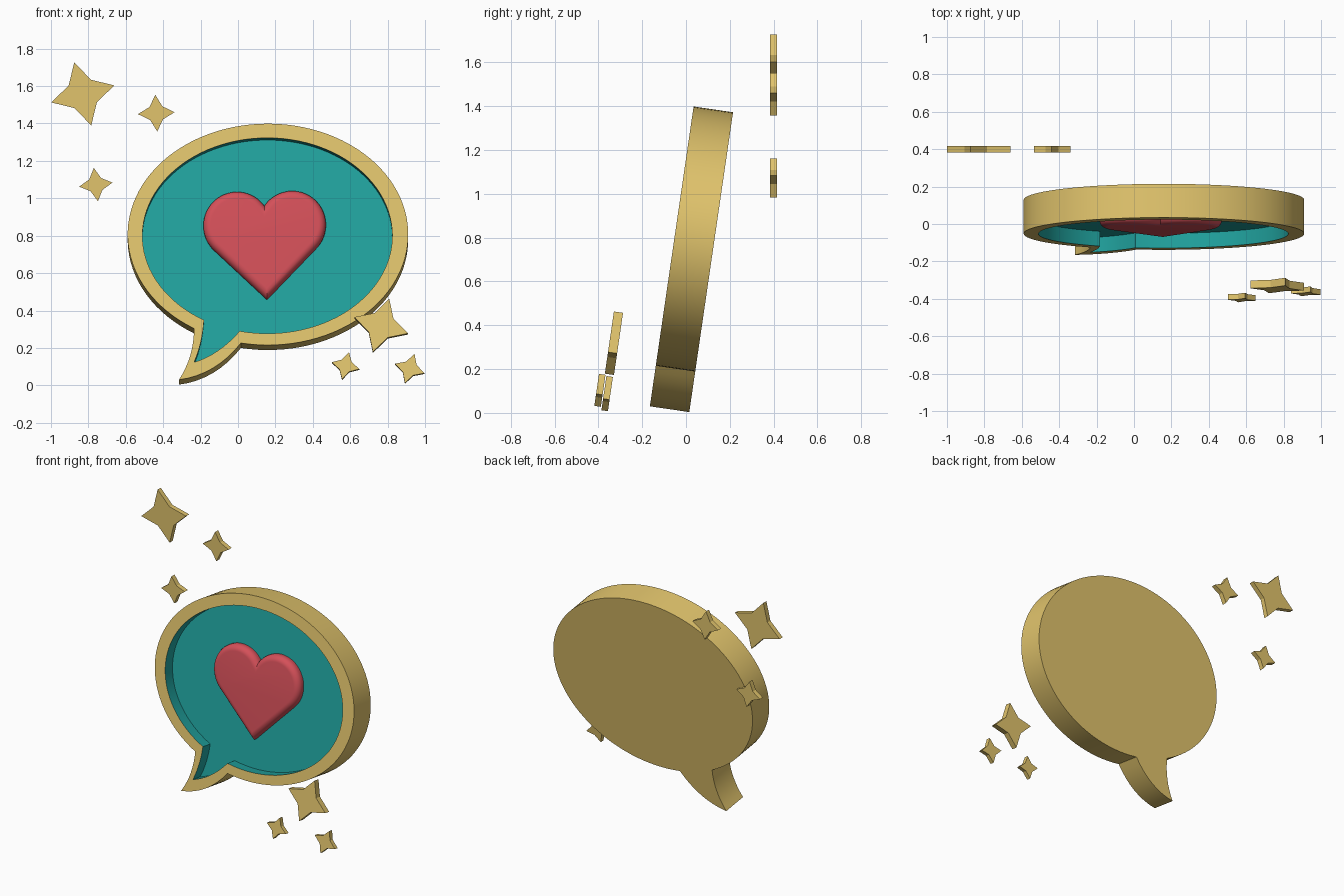
import bpy, math
from mathutils import Vector

if "Cube" in bpy.data.objects:
    bpy.data.objects.remove(bpy.data.objects["Cube"])

TILT = math.radians(-8.3)
BASE = (0, -0.165, 0.03)      # lowest point of the bubble's front face
THICK, DEPTH = 0.182, 0.08    # bubble thickness and recess depth


def material(name, rgb):
    m = bpy.data.materials.new(name)
    m.diffuse_color = (*rgb, 1)
    m.use_nodes = True
    m.node_tree.nodes["Principled BSDF"].inputs["Base Color"].default_value = m.diffuse_color
    return m


GOLD = material("gold", (0.75, 0.55, 0.15))
TEAL = material("teal", (0.015, 0.37, 0.35))
RED = material("red", (0.66, 0.08, 0.10))


def loft(name, rings, mat, start=False, end=False, loc=BASE, tilt=TILT):
    """Skin rings of (counter-clockwise xz outline, depth y), with optional caps."""
    n = len(rings[0][0])
    verts = [(x, d, z) for pts, d in rings for x, z in pts]
    faces = []
    for k in range(len(rings) - 1):
        a, b = k * n, (k + 1) * n
        for i in range(n):
            j = (i + 1) % n
            faces.append((a + i, b + i, b + j, a + j))
    if start:
        faces.append(tuple(range(n)))
    if end:
        faces.append(tuple(reversed(range(len(verts) - n, len(verts)))))
    me = bpy.data.meshes.new(name)
    me.from_pydata(verts, [], faces)
    me.polygons.foreach_set("use_smooth", [True] * len(faces))
    me.set_sharp_from_angle(angle=math.radians(30))
    me.materials.append(mat)
    ob = bpy.data.objects.new(name, me)
    bpy.context.collection.objects.link(ob)
    ob.location = loc
    ob.rotation_euler.x = tilt
    return ob


def arc(cx, cz, rx, rz, a0, a1, n):
    return [(cx + rx * math.cos(math.radians(a0 + (a1 - a0) * i / n)),
             cz + rz * math.sin(math.radians(a0 + (a1 - a0) * i / n))) for i in range(n + 1)]


def to_local(pts, shift=0.0):
    """Front-view heights to heights along the tilted face."""
    return [(x, (z - BASE[2] + shift) / math.cos(TILT)) for x, z in pts]


def curve(p0, p1, p2, n=8):
    """Quadratic curve without its first point."""
    p0, p1, p2 = map(Vector, (p0, p1, p2))
    return [tuple(p0 * (1 - t) ** 2 + p1 * 2 * t * (1 - t) + p2 * t * t)
            for t in (i / n for i in range(1, n + 1))]


def bubble(cx, cz, rx, rz, a0, a1, left_ctrl, tip, right_ctrl):
    pts = arc(cx, cz, rx, rz, a0, a1, 96)
    pts += curve(pts[-1], left_ctrl, tip) + curve(tip, right_ctrl, pts[0])[:-1]
    return to_local(pts)


# Speech bubble: gold frame and recessed teal inlay
outer = bubble(0.16, 0.807, 0.75, 0.592, -101.1, 238.2,
               (-0.235, 0.155), (-0.315, 0.03), (-0.12, 0.055))
inner = bubble(0.157, 0.80, 0.668, 0.523, -102.8, 239.5,
               (-0.19, 0.225), (-0.235, 0.123), (-0.10, 0.165))
loft("bubble_frame", [(inner, 0), (outer, 0), (outer, THICK)], GOLD, end=True)
loft("bubble_inlay", [(inner, DEPTH), (inner, 0)], TEAL, start=True)


def inset(pts, d):
    """Mitred inward offset of a counter-clockwise outline."""
    out, n = [], len(pts)
    for i in range(n):
        p, q, r = (Vector(pts[(i + k) % n]) for k in (-1, 0, 1))
        e, f = (q - p).normalized(), (r - q).normalized()
        m = Vector((-e.y - f.y, e.x + f.x))
        out.append(tuple(q + m * (2 * d / m.length_squared)))
    return out


# Puffy heart with a rounded front edge
heart = to_local([(0.155, 0.46)]
                 + arc(0.29, 0.86, 0.18, 0.18, -44, 144, 32)
                 + arc(-0.005, 0.855, 0.18, 0.18, 36, 227, 32), 0.008)
R = 0.04
rings = []
for i in range(8, -1, -1):
    t = math.pi / 2 * i / 8
    rings.append((inset(heart, R * (1 - math.cos(t))), DEPTH - 0.015 - R * math.sin(t)))
rings.append((heart, DEPTH))
loft("heart", rings, RED, start=True)


def star(name, x, y, z, radius, turn, thick, tilt):
    pts = []
    for i in range(8):
        a = math.radians(turn + 45 * i)
        r = radius * (0.5 if i % 2 else 1)
        pts.append((r * math.cos(a), r * math.sin(a)))
    loft(name, [(pts, -thick / 2), (pts, thick / 2)], GOLD, True, True, (x, y, z), tilt)


# Four-pointed sparkles: upright behind, tilted in front
star("back_sparkle_large", -0.83, 0.40, 1.558, 0.175, 15, 0.033, 0)
star("back_sparkle_right", -0.437, 0.40, 1.455, 0.098, 3, 0.033, 0)
star("back_sparkle_low", -0.76, 0.40, 1.073, 0.09, 7, 0.033, 0)
star("front_sparkle_large", 0.765, -0.329, 0.318, 0.15, -17, 0.042, TILT)
star("front_sparkle_left", 0.575, -0.393, 0.103, 0.076, -14, 0.03, TILT)
star("front_sparkle_right", 0.918, -0.36, 0.088, 0.083, -18, 0.03, TILT)
